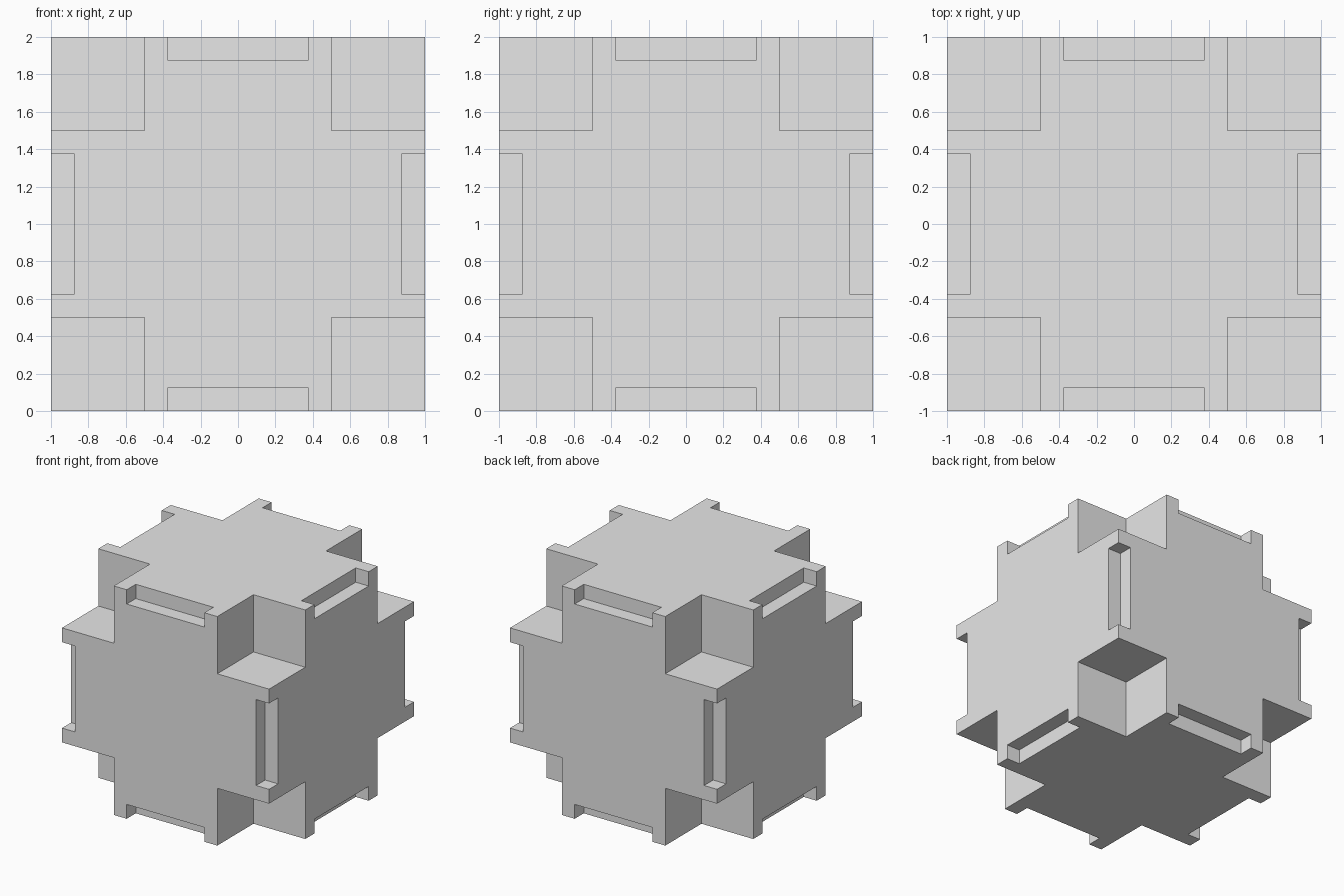
import bpy
import bmesh
from itertools import product
from mathutils import Matrix, Vector

if "Cube" in bpy.data.objects:
    bpy.data.objects.remove(bpy.data.objects["Cube"])

HALF = 1.0      # half the cube's side
CORNER = 0.5    # side of each missing corner cube
NOTCH = 0.125   # depth of each edge notch
LENGTH = 0.75   # length of each edge notch
CENTRE = Vector((0, 0, HALF))


def add_box(bm, centre, size):
    matrix = Matrix.Translation(CENTRE + Vector(centre)) @ Matrix.Diagonal((*size, 1))
    bmesh.ops.create_cube(bm, size=1, matrix=matrix)


def make_object(name, bm):
    mesh = bpy.data.meshes.new(name)
    bm.to_mesh(mesh)
    bm.free()
    obj = bpy.data.objects.new(name, mesh)
    bpy.context.collection.objects.link(obj)
    return obj


# Solid cube body
bm = bmesh.new()
add_box(bm, (0, 0, 0), (2 * HALF,) * 3)
body = make_object("notched_cube", bm)
grey = bpy.data.materials.new("light grey")
grey.diffuse_color = (0.8, 0.8, 0.8, 1)
grey.use_nodes = True
grey.node_tree.nodes["Principled BSDF"].inputs["Base Color"].default_value = grey.diffuse_color
body.data.materials.append(grey)

# Cutter boxes: one on every corner and one on the middle of every edge
bm = bmesh.new()
for place in product((-HALF, 0, HALF), repeat=3):
    zeros = place.count(0)
    if zeros == 0:
        add_box(bm, place, (2 * CORNER,) * 3)
    elif zeros == 1:
        add_box(bm, place, [LENGTH if p == 0 else 2 * NOTCH for p in place])
cutter = make_object("corner_and_edge_cutter", bm)
cutter.hide_render = True

# Cut the corners and notches, then drop the cutter
cut = body.modifiers.new("cut", 'BOOLEAN')
cut.operation = 'DIFFERENCE'
cut.solver = 'EXACT'
cut.object = cutter
bpy.context.view_layer.objects.active = body
bpy.ops.object.modifier_apply(modifier=cut.name)
bpy.data.objects.remove(cutter)
